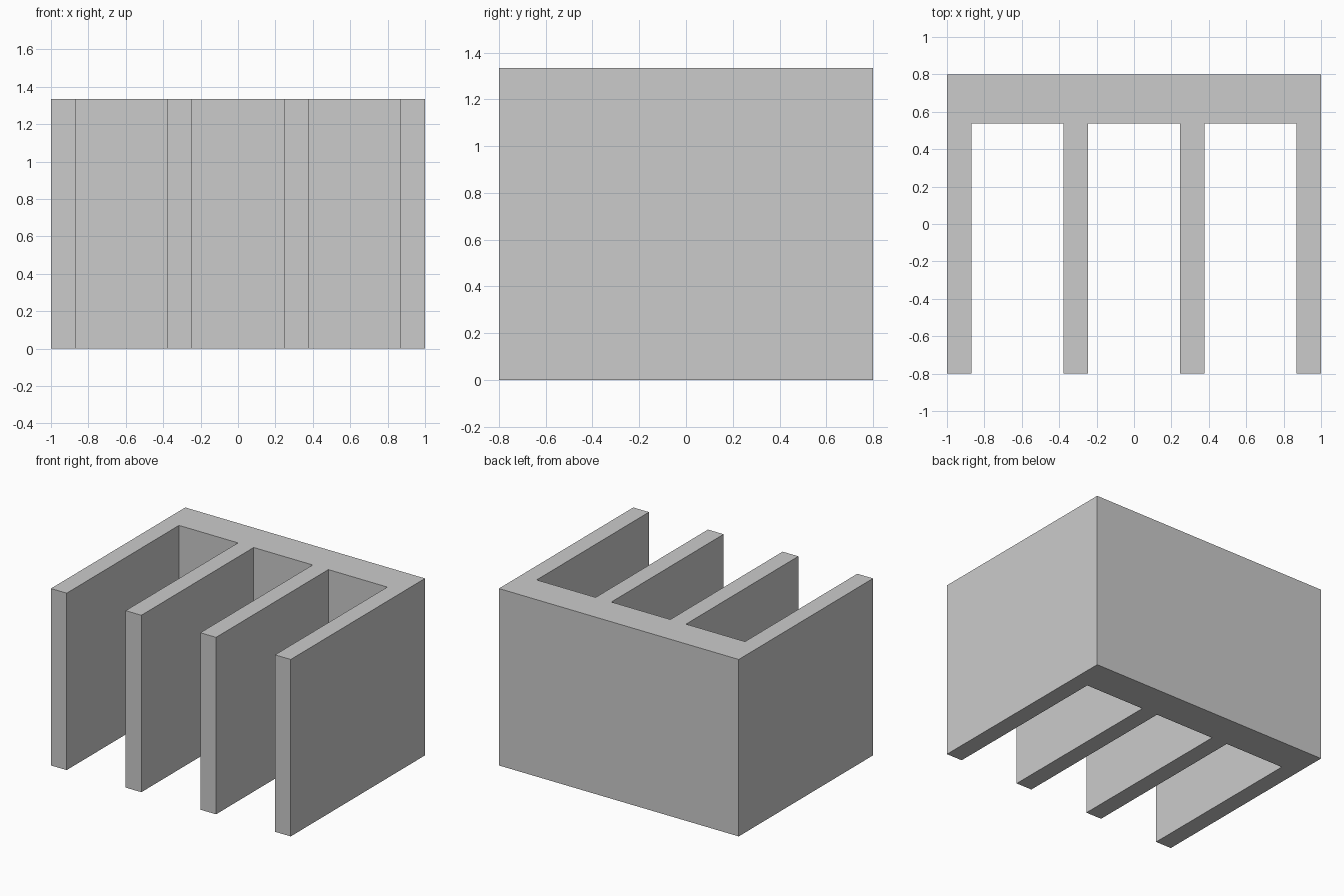
import bpy, bmesh

if "Cube" in bpy.data.objects:
    bpy.data.objects.remove(bpy.data.objects["Cube"])

W, D, H = 2.0, 1.6, 1.334      # overall size
FINS, FIN_T, BASE_T = 4, 0.131, 0.262
pitch = (W - FIN_T) / (FINS - 1)
front, inner, back = -D / 2, D / 2 - BASE_T, D / 2

# Comb-shaped outline: fins along the front, solid plate at the back
outline = []
for i in range(FINS):
    x0 = -W / 2 + i * pitch
    x1 = x0 + FIN_T
    if i > 0:
        outline.append((x0, inner))
    outline += [(x0, front), (x1, front)]
    if i < FINS - 1:
        outline.append((x1, inner))
outline += [(W / 2, back), (-W / 2, back)]

# Extrude the outline upward into one solid
bm = bmesh.new()
face = bm.faces.new([bm.verts.new((x, y, 0)) for x, y in outline])
top = bmesh.ops.extrude_face_region(bm, geom=[face])["geom"]
bmesh.ops.translate(bm, vec=(0, 0, H),
                    verts=[v for v in top if isinstance(v, bmesh.types.BMVert)])
bmesh.ops.recalc_face_normals(bm, faces=bm.faces)

mesh = bpy.data.meshes.new("finned_block")
bm.to_mesh(mesh)
bm.free()
bpy.context.collection.objects.link(bpy.data.objects.new("finned_block", mesh))
